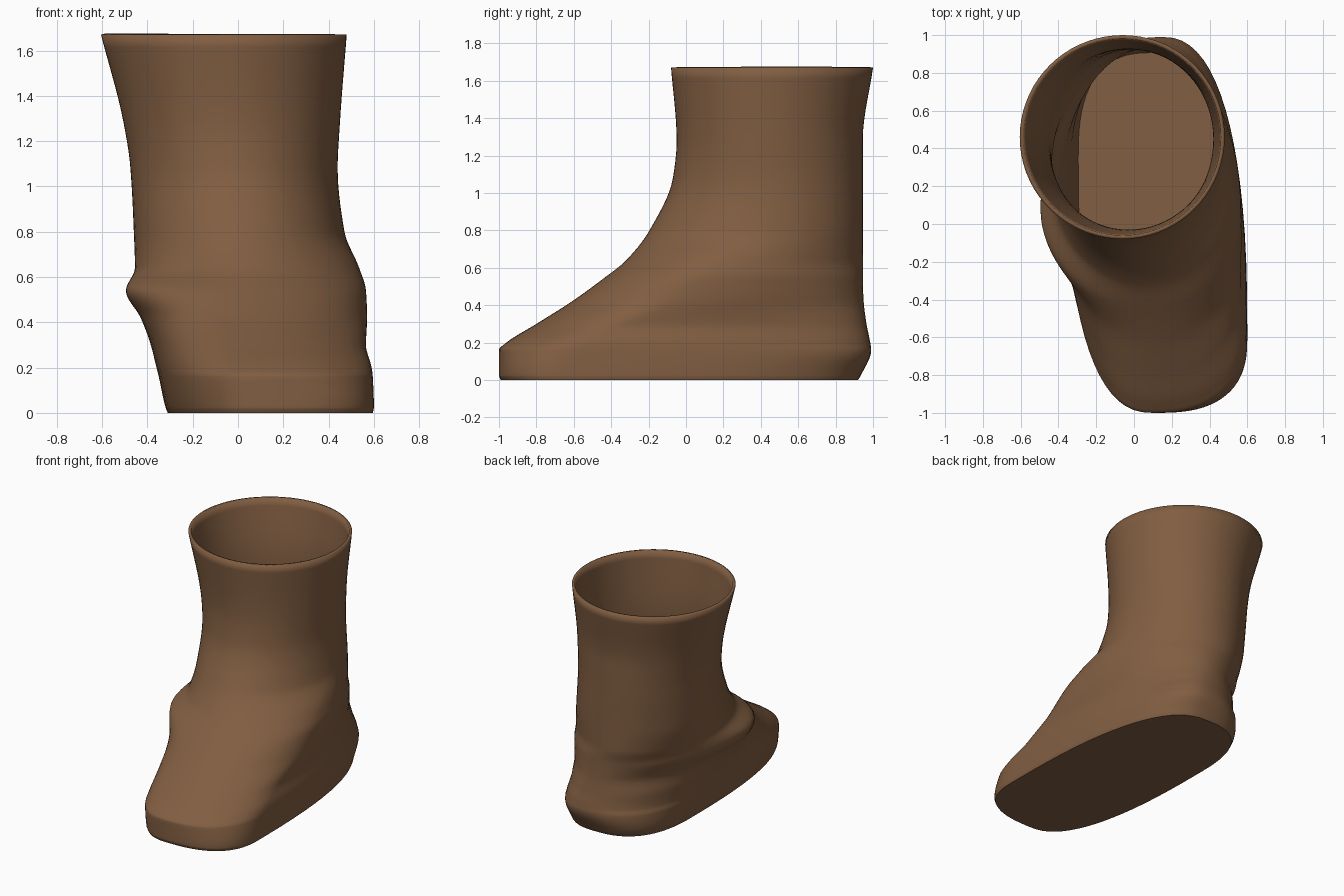
import bpy
import bmesh
from math import cos, sin, pi
from mathutils import Vector

default_cube = bpy.data.objects.get("Cube")
if default_cube:
    bpy.data.objects.remove(default_cube, do_unlink=True)

RING_POINTS = 72
LEVELS_PER_SPAN = 7
WALL = 0.02

# Horizontal sections of the boot, sole to rim:
# height, toe y, heel y, right x, left x, toe x, heel x, right y, left y, squareness
SECTIONS = [
    (0, -.99, .92, -.31, .595, .12, .1, .35, -.6, 2.6),
    (.025, -1, .935, -.32, .6, .12, .1, .35, -.6, 2.6),
    (.16, -1, .99, -.35, .595, .1, .15, .3, -.55, 2.4),
    (.2, -.96, .985, -.36, .59, .1, .15, .25, -.5, 2.3),
    (.3, -.8, .965, -.385, .565, .1, .12, .2, -.3, 2.2),
    (.42, -.61, .95, -.43, .57, .1, .08, .1, -.05, 2),
    (.54, -.445, .945, -.495, .565, .08, .05, .08, .08, 2),
    (.64, -.32, .945, -.455, .535, .05, 0, .3, .2, 2),
    (.8, -.195, .945, -.46, .47, 0, 0, .42, .4, 2),
    (1.08, -.07, .945, -.475, .44, -.02, -.02, .45, .45, 2),
    (1.28, -.05, .945, -.505, .45, -.03, -.03, .45, .45, 2),
    (1.67, -.08, 1, -.605, .48, -.06, -.06, .46, .46, 2),
]


def slope(index, column):
    """Slope of one section value against height, flat at turning points."""
    sides = []
    for low in (index - 1, index):
        if 0 <= low < len(SECTIONS) - 1:
            a, b = SECTIONS[low], SECTIONS[low + 1]
            sides.append((b[column] - a[column]) / (b[0] - a[0]))
    if len(sides) == 1:
        return sides[0]
    first, second = sides
    if first * second <= 0:
        return 0
    return 2 * first * second / (first + second)


def blend(index, t):
    """Smoothly blend the section at index into the next one."""
    a, b = SECTIONS[index], SECTIONS[index + 1]
    span = b[0] - a[0]
    values = [a[0] + span * t]
    for column in range(1, len(a)):
        rise = b[column] - a[column]
        start = slope(index, column) * span
        end = slope(index + 1, column) * span
        bend = 3 * rise - 2 * start - end
        twist = start + end - 2 * rise
        values.append(a[column] + t * (start + t * (bend + t * twist)))
    return values


def outline(section):
    """Closed outline made of four rounded quarters between the extremes."""
    z, toe, heel, right, left, toe_x, heel_x, right_y, left_y, square = section
    points = []
    for step in range(RING_POINTS):
        angle = 2 * pi * step / RING_POINTS
        c, s = cos(angle), sin(angle)
        mid_x, end_y = (heel_x, heel) if s > 0 else (toe_x, toe)
        side_x, mid_y = (left, left_y) if c > 0 else (right, right_y)
        power = 2 / square
        x = mid_x + (side_x - mid_x) * abs(c) ** power
        y = mid_y + (end_y - mid_y) * abs(s) ** power
        points.append(Vector((x, y, z)))
    return points


def make_material(name, colour):
    material = bpy.data.materials.new(name)
    material.use_nodes = True
    material.diffuse_color = colour
    material.node_tree.nodes["Principled BSDF"].inputs["Base Color"].default_value = colour
    return material


# Loft the shell from sole to rim, closed underneath and open on top
bm = bmesh.new()
levels = [blend(i, k / LEVELS_PER_SPAN)
          for i in range(len(SECTIONS) - 1) for k in range(LEVELS_PER_SPAN)]
levels.append(SECTIONS[-1])
rings = [[bm.verts.new(p) for p in outline(level)] for level in levels]
for lower, upper in zip(rings, rings[1:]):
    for i in range(RING_POINTS):
        j = (i + 1) % RING_POINTS
        bm.faces.new((lower[i], lower[j], upper[j], upper[i]))
bm.faces.new(list(reversed(rings[0])))

mesh = bpy.data.meshes.new("boot_shell")
bm.to_mesh(mesh)
bm.free()
boot = bpy.data.objects.new("boot_shell", mesh)
bpy.context.collection.objects.link(boot)
mesh.materials.append(make_material("brown_leather", (.22, .112, .054, 1)))

# Wall thickness, grown inwards
wall = boot.modifiers.new("wall_thickness", "SOLIDIFY")
wall.thickness = WALL
wall.offset = -1

# Smooth leather with a crisp sole edge and rim
bpy.context.view_layer.objects.active = boot
boot.select_set(True)
bpy.ops.object.shade_smooth_by_angle(angle=pi / 4)
